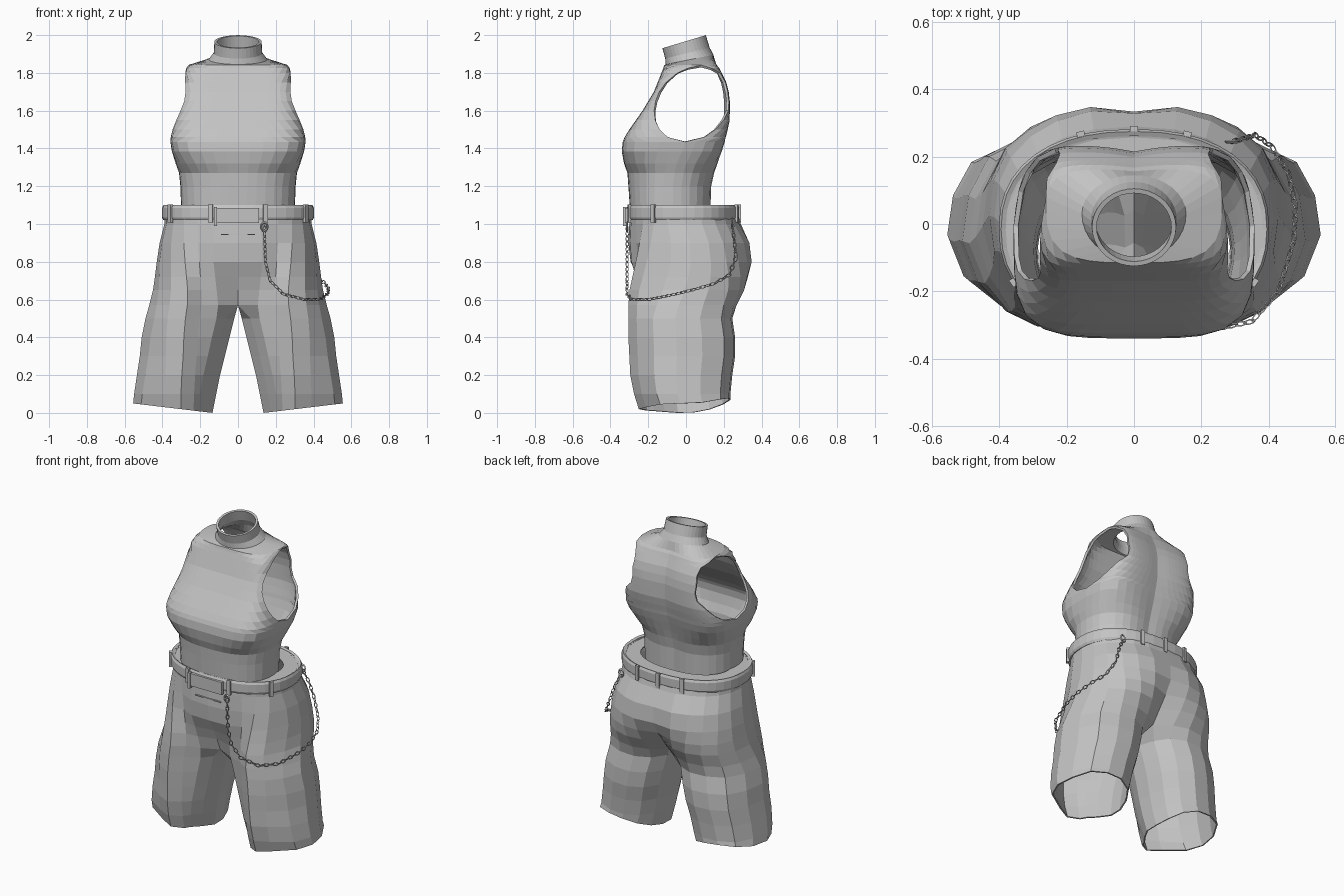
import bpy, bmesh, math
from mathutils import Matrix, Vector

cube = bpy.data.objects.get("Cube")
if cube:
    bpy.data.objects.remove(cube, do_unlink=True)

# One plain grey for everything
grey = bpy.data.materials.new("plain_grey")
grey.use_nodes = True
grey.diffuse_color = (0.55, 0.55, 0.55, 1)
grey.node_tree.nodes["Principled BSDF"].inputs["Base Color"].default_value = grey.diffuse_color


def finish(name, bm):
    """Turn a bmesh into a named object in the scene."""
    mesh = bpy.data.meshes.new(name)
    bm.to_mesh(mesh)
    bm.free()
    mesh.materials.append(grey)
    obj = bpy.data.objects.new(name, mesh)
    bpy.context.collection.objects.link(obj)
    return obj


def mirror_shell(obj, thickness):
    """Complete a +x half and give the cloth a thickness."""
    mirror = obj.modifiers.new("Mirror", 'MIRROR')
    mirror.merge_threshold = 0.001
    shell = obj.modifiers.new("Shell", 'SOLIDIFY')
    shell.thickness = thickness
    shell.offset = -1
    return obj


def skin(bm, lower, upper, closed=False):
    """Bridge two rows of vertices with quads."""
    count = min(len(lower), len(upper))
    for i in range(count if closed else count - 1):
        j = (i + 1) % count
        bm.faces.new((lower[i], lower[j], upper[j], upper[i]))


def arc(angle, power):
    """Unit point on a superellipse, from front (-90) round +x to back (90)."""
    c, s = max(0.0, math.cos(angle)), math.sin(angle)
    return c ** (2 / power), math.copysign(abs(s) ** (2 / power), s)


def half_turn(steps):
    return [math.pi * (i / steps - 0.5) for i in range(steps + 1)]


def even(points, steps):
    """Resample a polyline into equal steps."""
    lengths = [(b - a).length for a, b in zip(points, points[1:])]
    result, i, passed = [points[0]], 0, 0.0
    for k in range(1, steps):
        target = sum(lengths) * k / steps
        while passed + lengths[i] < target:
            passed += lengths[i]
            i += 1
        result.append(points[i].lerp(points[i + 1], (target - passed) / lengths[i]))
    return result + [points[-1]]


# Sleeveless top: height, half width, side y, front y, back y, boxiness, tilt
TOP = [
    (1.05, .3, -.07, -.295, .14, 2.5, 0),
    (1.2, .305, -.07, -.305, .145, 2.5, 0),
    (1.27, .312, -.06, -.31, .16, 2.6, 0),
    (1.32, .33, -.05, -.328, .175, 3.2, 0),
    (1.385, .35, -.02, -.34, .195, 4.2, 0),
    (1.435, .358, -.005, -.335, .21, 4.5, 0),
    (1.46, .356, 0, -.325, .215, 4.8, 0),
    (1.5, .348, .01, -.3, .225, 5, 0),
    (1.55, .332, .02, -.265, .235, 5.5, 0),
    (1.6, .316, .03, -.23, .235, 6, 0),
    (1.65, .306, .04, -.2, .235, 6, 0),
    (1.7, .297, .05, -.17, .228, 7, 0),
    (1.75, .288, .06, -.15, .215, 7, 0),
    (1.8, .28, .07, -.13, .19, 7, 0),
    (1.825, .274, .075, -.12, .178, 5, 0),
    (1.842, .262, .08, -.115, .165, 3.5, 0),
    (1.87, .155, .03, -.108, .145, 2, .2),
    (1.905, .128, .01, -.11, .125, 2, .25),
    (1.965, .125, -.01, -.125, .105, 2, .3),
]


def build_top():
    bm = bmesh.new()
    previous = None
    for z, half, side, front, back, power, tilt in TOP:
        # Depth of the armhole opening at this height
        gap = 0.2 * math.sqrt(max(0, 1 - ((z - 1.635) / 0.2) ** 2))
        middle = 0.035 + 0.2 * (z - 1.635) if gap else side
        torso = z < 1.85
        panels = []
        for sign, reach in ((-1, side - front), (1, back - side)):
            v = max(-0.96, min(0.96, (middle + sign * gap - side) / reach))
            rim = math.copysign(math.asin(abs(v) ** (power / 2)), v)
            points = []
            for k in range(61):
                x, y = arc(rim + (sign * math.pi / 2 - rim) * k / 60, power)
                if torso and y > 0:
                    # Narrower back with a shallow spine groove
                    x, y = x * (1 - 0.07 * y), y * (1 - 0.1 * (1 - x) ** 3)
                y = side + y * reach
                points.append(Vector((half * x, y, z + tilt * (y - (front + back) / 2))))
            points = even(points, 9)
            panels.append([bm.verts.new(p) for p in (points if sign > 0 else points[::-1])])
        if previous:
            for lower, upper in zip(previous, panels):
                skin(bm, lower, upper)
        previous = panels
    bmesh.ops.remove_doubles(bm, verts=bm.verts[:], dist=0.0005)
    mirror_shell(finish("sleeveless_top", bm), 0.014)


build_top()

# Shorts: height, inner x, outer x, front y, back y
SHORTS = [
    (0, .135, .555, -.25, .235), (.1, .115, .55, -.275, .235),
    (.2, .095, .535, -.295, .245), (.3, .07, .52, -.3, .26),
    (.4, .045, .51, -.305, .26), (.5, .02, .49, -.305, .245),
    (.57, 0, .47, -.305, .275), (.65, 0, .45, -.305, .325),
    (.72, 0, .44, -.305, .35), (.8, 0, .43, -.305, .36),
    (.9, 0, .415, -.305, .345), (1.0, 0, .39, -.3, .29),
    (1.09, 0, .385, -.295, .265),
]
# Leg section with a front crease, inner side to outer side and round the back
LEG = [(.1, -.45), (.2, -.68), (.34, -.83), (.5, -1), (.7, -.84), (.9, -.53), (1, -.1),
       (.96, .38), (.83, .79), (.61, .97), (.38, 1), (.18, .85), (.06, .55)]
INNER = [(0, .2), (0, -.15)]
CROTCH = 0.57


def build_shorts():
    bm = bmesh.new()
    previous = None
    hip = [arc(a, 2.3) for a in half_turn(len(LEG) - 1)]
    for z, inner, outer, front, back in SHORTS:
        section = []
        for i, (h, l) in enumerate(zip(hip, LEG)):
            leg = Vector(l)
            fade, span = 0.82, 0.32
            if 2 <= i <= 4:
                # The crease runs nearly upright and climbs above the inner thigh
                fade, span = 1.02, 0.4
                leg.x += 0.3 * min(z, 0.6) - 0.1
            section.append(Vector(h).lerp(leg, min(1, max(0, (fade - z) / span))))
        if z >= CROTCH:
            section[0].x = section[-1].x = 0
            if CROTCH < z < 0.95:
                section[-1].y -= 0.05
        if z <= CROTCH:
            section += [Vector(p) for p in INNER]
        row = []
        for u, v in section:
            hem = 0.05 * u + 0.05 * max(0, v) ** 2 if z == 0 else 0
            y = (front + back) / 2 + v * (back - front) / 2
            row.append(bm.verts.new((inner + u * (outer - inner), y, z + hem)))
        if previous:
            skin(bm, previous, row, closed=z <= CROTCH)
        previous = row
    mirror_shell(finish("shorts", bm), 0.008)


build_shorts()


def waist(angle, z, out=0.0):
    """Point on the waistline, pushed outwards."""
    u, v = arc(angle, 2.3)
    return Vector(((0.385 + out) * u, -0.015 + (0.28 + out) * v, z))


def waist_band(name, rows, thickness):
    """Loft rows of (height, outset) round the waist."""
    bm = bmesh.new()
    previous = None
    for z, out in rows:
        row = [bm.verts.new(waist(a, z, out)) for a in half_turn(20)]
        if previous:
            skin(bm, previous, row)
        previous = row
    return mirror_shell(finish(name, bm), thickness)


# Belt, and the flat ledge between the waistband and the top
waist_band("belt", ((1.02, .01), (1.035, .017), (1.085, .017), (1.1, .01)), 0.015)
waist_band("waist_ledge", ((1.088, 0), (1.088, -.09)), 0.006)


def box(name, centre, size, turn=0.0):
    bm = bmesh.new()
    matrix = Matrix.Translation(centre) @ Matrix.Rotation(turn, 4, 'Z') @ Matrix.Diagonal((*size, 1))
    bmesh.ops.create_cube(bm, size=1, matrix=matrix)
    return finish(name, bm)


# Belt loops, in pairs round the waist
for degrees in (-72, -29, 70):
    a = math.radians(degrees)
    tangent = waist(a + 0.05, 0) - waist(a - 0.05, 0)
    centre = waist(a, 1.055, 0.018)
    turn = math.atan2(tangent.y, tangent.x)
    for side, label in ((1, "left"), (-1, "right")):
        box("belt_loop_" + label, (side * centre.x, centre.y, centre.z),
            (0.024, 0.016, 0.095), side * turn)
box("belt_loop_back", waist(math.pi / 2, 1.055, 0.018), (0.024, 0.016, 0.095))

# Belt end lying over the front, with its buckle bar, and the fly seam
box("belt_end", (0, -0.314, 1.045), (0.22, 0.02, 0.08))
box("buckle_bar", (-0.118, -0.322, 1.04), (0.016, 0.022, 0.1))
box("fly_seam", (0, -0.303, 0.945), (0.18, 0.008, 0.006))


def add_link(bm, matrix, radius, wire, stretch, around=8, sides=4):
    """Add one elongated ring lying along the local z axis."""
    rings = []
    for i in range(around):
        a = math.tau * i / around
        ring = []
        for j in range(sides):
            b = math.tau * j / sides
            r = radius + wire * math.cos(b)
            point = Vector((r * math.cos(a), wire * math.sin(b), stretch * r * math.sin(a)))
            ring.append(bm.verts.new(matrix @ point))
        rings.append(ring)
    for i in range(around):
        skin(bm, rings[i], rings[(i + 1) % around], closed=True)


# Chain from the front belt loop round the left thigh to the back
PATH = [(.14, -.312, .975), (.145, -.312, .8), (.17, -.312, .7), (.24, -.312, .63),
        (.35, -.29, .6), (.43, -.2, .6), (.475, -.05, .63), (.48, .05, .655),
        (.46, .15, .685), (.41, .23, .73), (.36, .265, .82), (.33, .255, .92), (.29, .245, 1)]
bm = bmesh.new()
spacing, travelled, count = 0.027, 0.0, 0
for start, end in zip(PATH, PATH[1:]):
    start, end = Vector(start), Vector(end)
    length = (end - start).length
    aim = (end - start).to_track_quat('Z', 'Y').to_matrix().to_4x4()
    while travelled < length:
        spot = start.lerp(end, travelled / length)
        twist = Matrix.Rotation(math.pi / 2 * (count % 2) + math.pi / 4, 4, 'Z')
        add_link(bm, Matrix.Translation(spot) @ aim @ twist, 0.009, 0.0026, 1.7)
        travelled += spacing
        count += 1
    travelled -= length
bmesh.ops.recalc_face_normals(bm, faces=bm.faces[:])
finish("hip_chain", bm)

# Rings hooking the chain to the belt loops
bm = bmesh.new()
for end in (PATH[0], PATH[-1]):
    add_link(bm, Matrix.Translation(Vector(end) + Vector((0, 0, 0.01))), 0.017, 0.005, 1.3, around=12)
bmesh.ops.recalc_face_normals(bm, faces=bm.faces[:])
finish("chain_hooks", bm)
